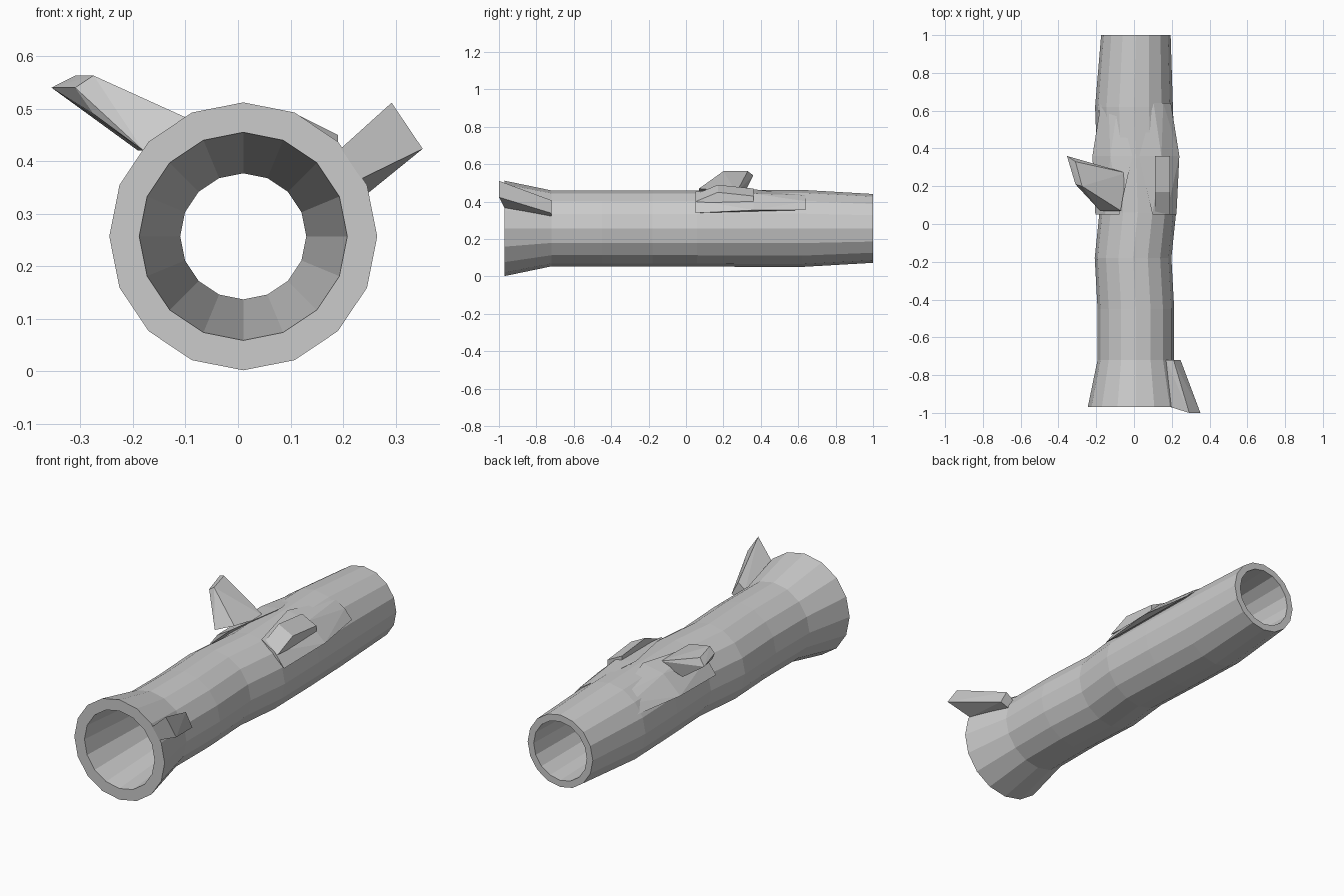
import bpy
import bmesh
from math import sin, cos, radians

cube = bpy.data.objects.get("Cube")
if cube:
    bpy.data.objects.remove(cube, do_unlink=True)

SIDES = 16
AXIS_X = 0.01
AXIS_Z = 0.257

wood = bpy.data.materials.new("grey_wood")
wood.use_nodes = True
grey = (0.6, 0.6, 0.6, 1)
wood.diffuse_color = grey
wood.node_tree.nodes["Principled BSDF"].inputs["Base Color"].default_value = grey


def around(y, angle, radius, shift=0):
    """Point beside the trunk axis, the angle counted in degrees up from +x."""
    turn = radians(angle)
    return (AXIS_X + shift + radius * cos(turn), y, AXIS_Z + radius * sin(turn))


def finish(bm, name):
    bmesh.ops.recalc_face_normals(bm, faces=bm.faces)
    mesh = bpy.data.meshes.new(name)
    bm.to_mesh(mesh)
    bm.free()
    mesh.materials.append(wood)
    obj = bpy.data.objects.new(name, mesh)
    bpy.context.collection.objects.link(obj)


def hull(name, points):
    """Chunky faceted piece wrapped around a few corner points."""
    bm = bmesh.new()
    for point in points:
        bm.verts.new(point)
    result = bmesh.ops.convex_hull(bm, input=bm.verts)
    inner = [v for v in result["geom_interior"] if isinstance(v, bmesh.types.BMVert)]
    bmesh.ops.delete(bm, geom=inner, context="VERTS")
    bmesh.ops.dissolve_limit(bm, angle_limit=radians(2), verts=bm.verts, edges=bm.edges)
    finish(bm, name)


def hollow_tube(name, sections):
    """Closed loop of rings, each given as y, radius and sideways bend."""
    bm = bmesh.new()
    rings = []
    for y, radius, bend in sections:
        corners = [around(y, side * 360 / SIDES, radius, bend) for side in range(SIDES)]
        rings.append([bm.verts.new(corner) for corner in corners])
    for ring, following in zip(rings, rings[1:] + rings[:1]):
        for side in range(SIDES):
            after = (side + 1) % SIDES
            bm.faces.new((ring[side], ring[after], following[after], following[side]))
    finish(bm, name)


# Crooked trunk with a flared mouth, then its bore running back to the mouth
outside = [(-0.97, 0.255, 0), (-0.72, 0.203, 0), (-0.45, 0.203, 0), (-0.18, 0.203, -0.015),
           (0.06, 0.203, 0.01), (0.35, 0.206, 0), (0.62, 0.206, -0.01), (1, 0.184, 0)]
bore = [(1, 0.15, 0), (0, 0.12, 0), (-0.97, 0.198, 0)]
hollow_tube("hollow_trunk", outside + bore)

# Root spur flaring out of the mouth, narrowing towards the rear
spur = []
for front_angle, rear_angle in ((26, 19), (42, 37)):
    spur += [around(-0.97, front_angle, 0.25), around(-1, front_angle, 0.38),
             around(-0.72, rear_angle, 0.2), around(-0.72, rear_angle, 0.25)]
hull("root_spur", spur)

# Raised bark under both branches: y, lower and upper angle, lower and upper radius
bark = [(0.05, 21, 66, 0.23, 0.215), (0.36, 23, 85, 0.25, 0.21), (0.64, 28, 62, 0.21, 0.2)]
for name in ("left_bark", "right_bark"):
    flap = []
    for y, low, high, low_radius, high_radius in bark:
        middle = (low + high) / 2
        middle_radius = (low_radius + high_radius) / 2
        for angle, radius in ((low, low_radius), (middle, middle_radius), (high, high_radius)):
            if name == "right_bark":
                angle = 180 - angle
            flap.append(around(y, angle, radius))
    hull(name, flap)

# Short broken stub lying along the trunk
stub = []
for x, top in ((0.11, 0.49), (0.19, 0.45)):
    stub += [(x, 0.05, top - 0.05), (x, 0.17, top),
             (x, 0.36, top - 0.02), (x, 0.36, top - 0.07)]
hull("left_stub", stub)

# Longer slanting branch: its base on the bark, then its chopped tip
base = [(-0.07, 0.07, 0.47), (-0.04, 0.27, 0.45), (-0.18, 0.07, 0.42), (-0.19, 0.3, 0.42)]
tip = [(-0.355, 0.36, 0.54), (-0.31, 0.33, 0.563), (-0.275, 0.2, 0.563),
       (-0.31, 0.21, 0.54), (-0.275, 0.18, 0.49)]
hull("right_branch", base + tip)
